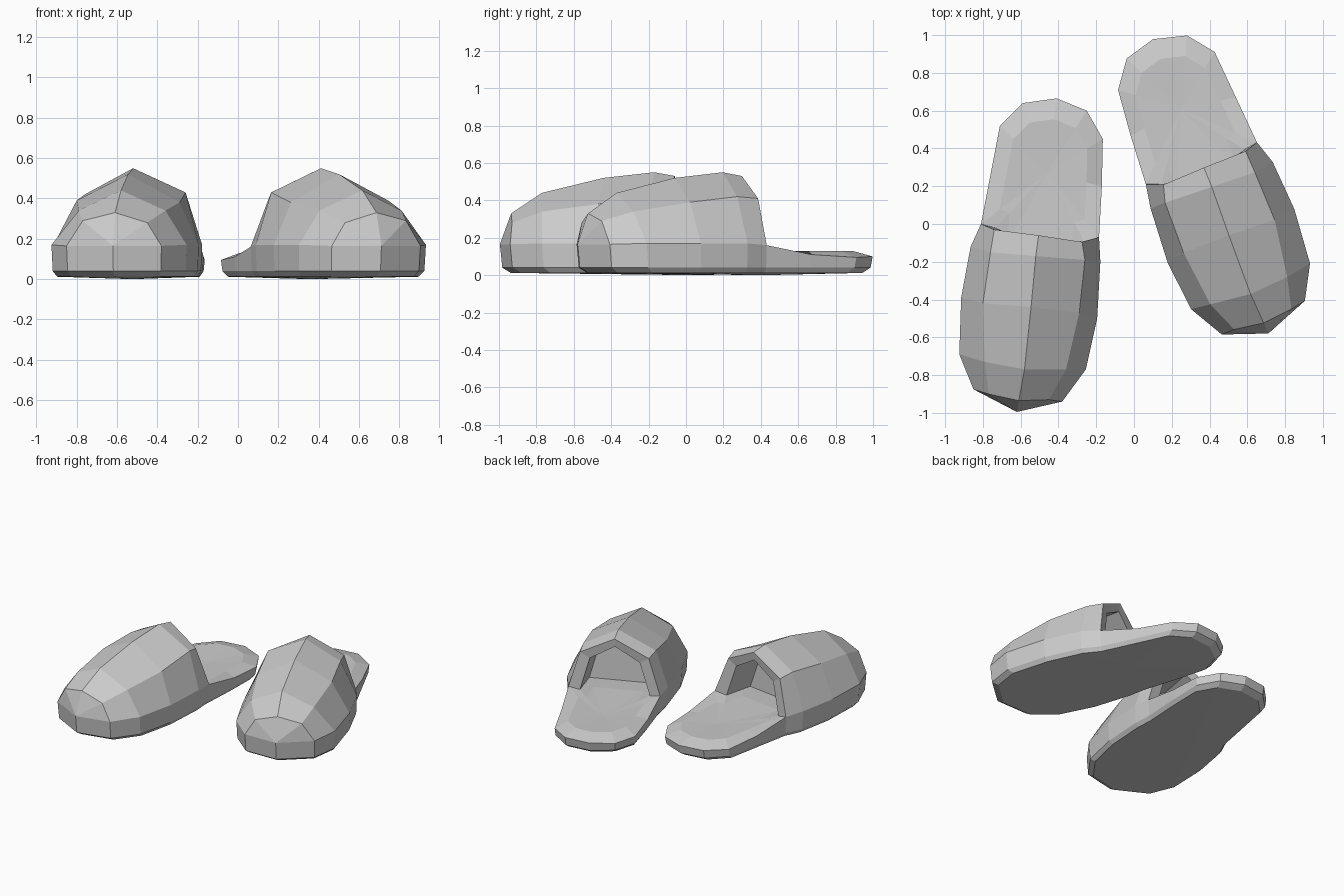
import bpy, bmesh
from math import radians
from mathutils import Vector, Matrix

if "Cube" in bpy.data.objects:
    bpy.data.objects.remove(bpy.data.objects["Cube"])

# cross-sections from collar to toe: outer side, outer shoulder, ridge, inner shoulder, inner side
SECTIONS = [
    [(-.81, .00, .16), (-.74, -.03, .41), (-.505, -.06, .53), (-.275, -.095, .41), (-.185, -.07, .16)],
    [(-.865, -.12, .17), (-.76, -.15, .42), (-.52, -.17, .55), (-.26, -.19, .43), (-.178, -.20, .17)],
    [(-.915, -.39, .17), (-.80, -.42, .39), (-.545, -.44, .52), (-.29, -.47, .38), (-.195, -.50, .17)],
    [(-.925, -.69, .17), (-.79, -.73, .34), (-.58, -.77, .44), (-.36, -.77, .34), (-.255, -.77, .17)],
    [(-.85, -.875, .165), (-.77, -.90, .29), (-.61, -.935, .33), (-.45, -.93, .28), (-.38, -.94, .165)],
]
TOE = (-.62, -.995, .165)
# open heel edge, from inner side round to outer side
HEEL = [(-.17, .20, .11), (-.165, .45, .095), (-.25, .60, .095), (-.41, .665, .10),
        (-.59, .64, .10), (-.71, .52, .095), (-.76, .26, .11)]
# inside edge of the collar, and the shift to the back of the foot opening
LINING = [(-.735, -.02, .14), (-.675, -.045, .37), (-.505, -.07, .47), (-.34, -.095, .37), (-.265, -.09, .14)]
DEPTH = Vector((-.025, -.24, -.02))


def build_slipper(name, matrix):
    bm = bmesh.new()
    new = lambda co: bm.verts.new(co)

    def strip(a, b, closed=False):
        for i in range(len(a) if closed else len(a) - 1):
            j = (i + 1) % len(a)
            bm.faces.new((a[i], a[j], b[j], b[i]))

    def fan(loop, centre, closed=True):
        c = centre if isinstance(centre, bmesh.types.BMVert) else new(centre)
        for i in range(len(loop) if closed else len(loop) - 1):
            bm.faces.new((loop[i], loop[(i + 1) % len(loop)], c))

    # upper shell with toe cap
    rows = [[new(p) for p in s] for s in SECTIONS]
    for a, b in zip(rows, rows[1:]):
        strip(a, b)
    toe = new(TOE)
    fan(rows[-1], toe, closed=False)

    # side wall and sole
    heel = [new(p) for p in HEEL]
    rim = [r[0] for r in rows] + [toe] + [r[-1] for r in reversed(rows)] + heel
    mid = Vector((-.52, -.15, 0))

    def inset(k, z):
        return [new((mid.x + (v.co.x - mid.x) * k, mid.y + (v.co.y - mid.y) * k, z)) for v in rim]
    low, base = inset(.985, .04), inset(.93, .012)
    strip(rim, low, True)
    strip(low, base, True)
    fan(base, (mid.x, mid.y + .2, 0))

    # collar thickness, lining and closed back of the opening
    inner = [new(p) for p in LINING]
    back = [new(Vector(p) + DEPTH) for p in LINING]
    strip(rows[0], inner)
    strip(inner, back)
    bm.faces.new(back)

    # padded insole
    edge = [rows[0][0], inner[0], back[0], back[-1], inner[-1], rows[0][-1]] + heel
    c = Vector((-.46, .27, .12))
    pad = []
    for v in edge:
        p = c.lerp(v.co, .72)
        p.z = .13
        pad.append(new(p))
    strip(edge, pad, True)
    fan(pad, c)

    bm.transform(matrix)
    bmesh.ops.recalc_face_normals(bm, faces=bm.faces)
    mesh = bpy.data.meshes.new(name)
    bm.to_mesh(mesh)
    bm.free()
    bpy.context.collection.objects.link(bpy.data.objects.new(name, mesh))


build_slipper("slipper_one", Matrix.Identity(4))
# second slipper: mirrored, turned outward and set further back
build_slipper("slipper_two", Matrix.Translation((-.134, .233, 0))
              @ Matrix.Rotation(radians(14.2), 4, 'Z') @ Matrix.Scale(-1, 4, (1, 0, 0)))
